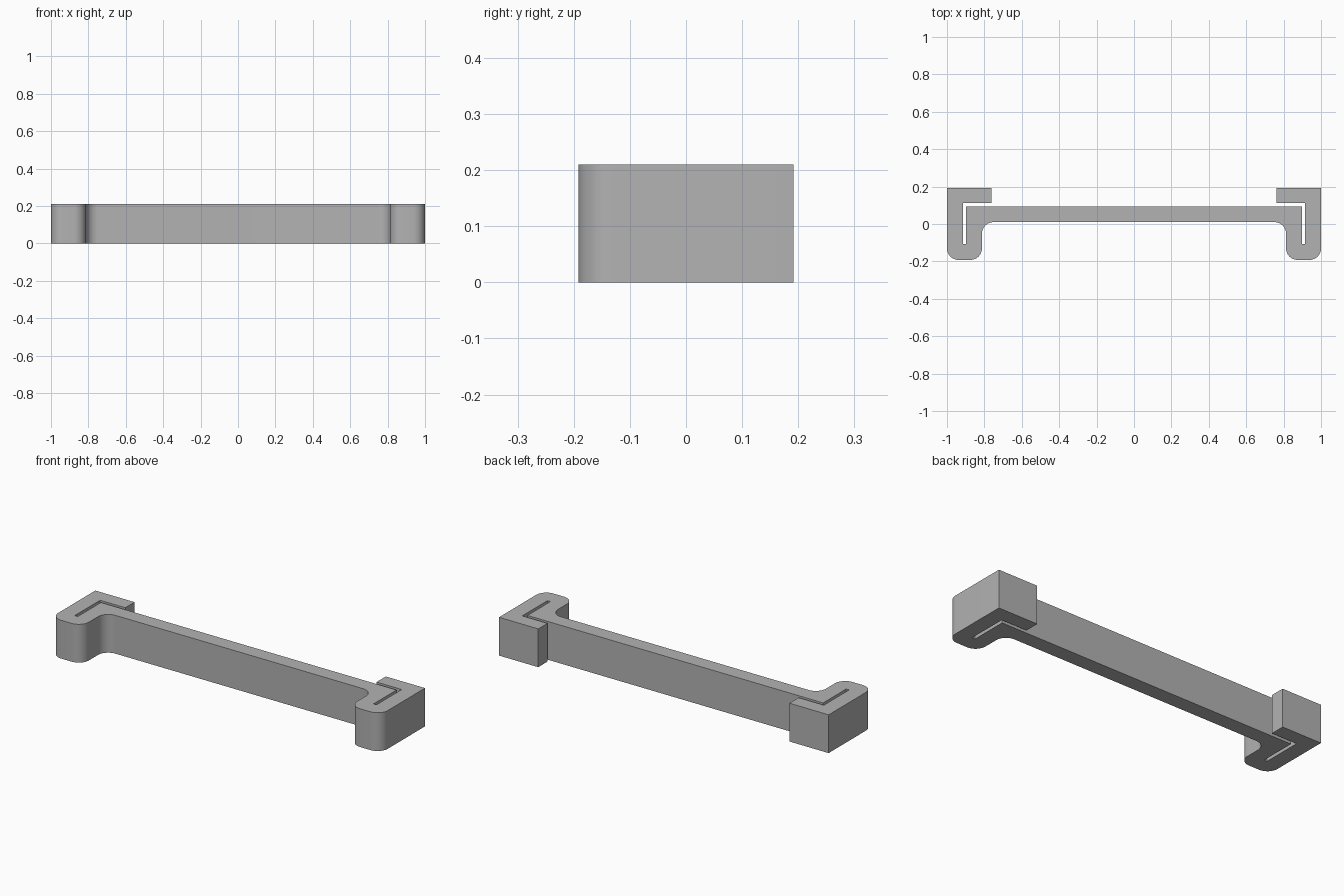
import bpy, bmesh, math

if "Cube" in bpy.data.objects:
    bpy.data.objects.remove(bpy.data.objects["Cube"])

HEIGHT = 0.21
R = 0.062       # fillet radius
SEGMENTS = 12

grey = bpy.data.materials.new("plain grey")
grey.diffuse_color = (0.45, 0.45, 0.45, 1)
grey.use_nodes = True
grey.node_tree.nodes["Principled BSDF"].inputs["Base Color"].default_value = grey.diffuse_color


def arc(cx, cy, start, end):
    """Points of a fillet around (cx, cy), angles in degrees."""
    angles = [math.radians(start + (end - start) * i / SEGMENTS) for i in range(SEGMENTS + 1)]
    return [(cx + R * math.cos(a), cy + R * math.sin(a)) for a in angles]


# Right half of the outline, from the front of the bar to its back
half = (
    arc(0.813 - R, 0.01 - R, 90, 0)             # bar into leg
    + arc(0.813 + R, -0.192 + R, 180, 270)      # leg foot, inner corner
    + arc(1 - R, -0.192 + R, 270, 360)          # leg foot, outer corner
    + [(1, 0.192), (0.762, 0.192), (0.762, 0.112)]          # hook
    + [(0.915, 0.112), (0.915, -0.107), (0.897, -0.107), (0.897, 0.093)]  # slot
)
outline = half + [(-x, y) for x, y in reversed(half)]

# Bar with a clip at each end, extruded upwards
bm = bmesh.new()
base = bm.faces.new([bm.verts.new((x, y, 0)) for x, y in outline])
top = bmesh.ops.extrude_face_region(bm, geom=[base], use_keep_orig=True)
bmesh.ops.translate(bm, verts=[v for v in top["geom"] if isinstance(v, bmesh.types.BMVert)],
                    vec=(0, 0, HEIGHT))
bmesh.ops.recalc_face_normals(bm, faces=bm.faces)
mesh = bpy.data.meshes.new("clip_bar")
bm.to_mesh(mesh)
bm.free()
mesh.materials.append(grey)

bar = bpy.data.objects.new("clip_bar", mesh)
bpy.context.collection.objects.link(bar)
bpy.context.view_layer.objects.active = bar
bar.select_set(True)
bpy.ops.object.shade_smooth_by_angle(angle=math.radians(30))
